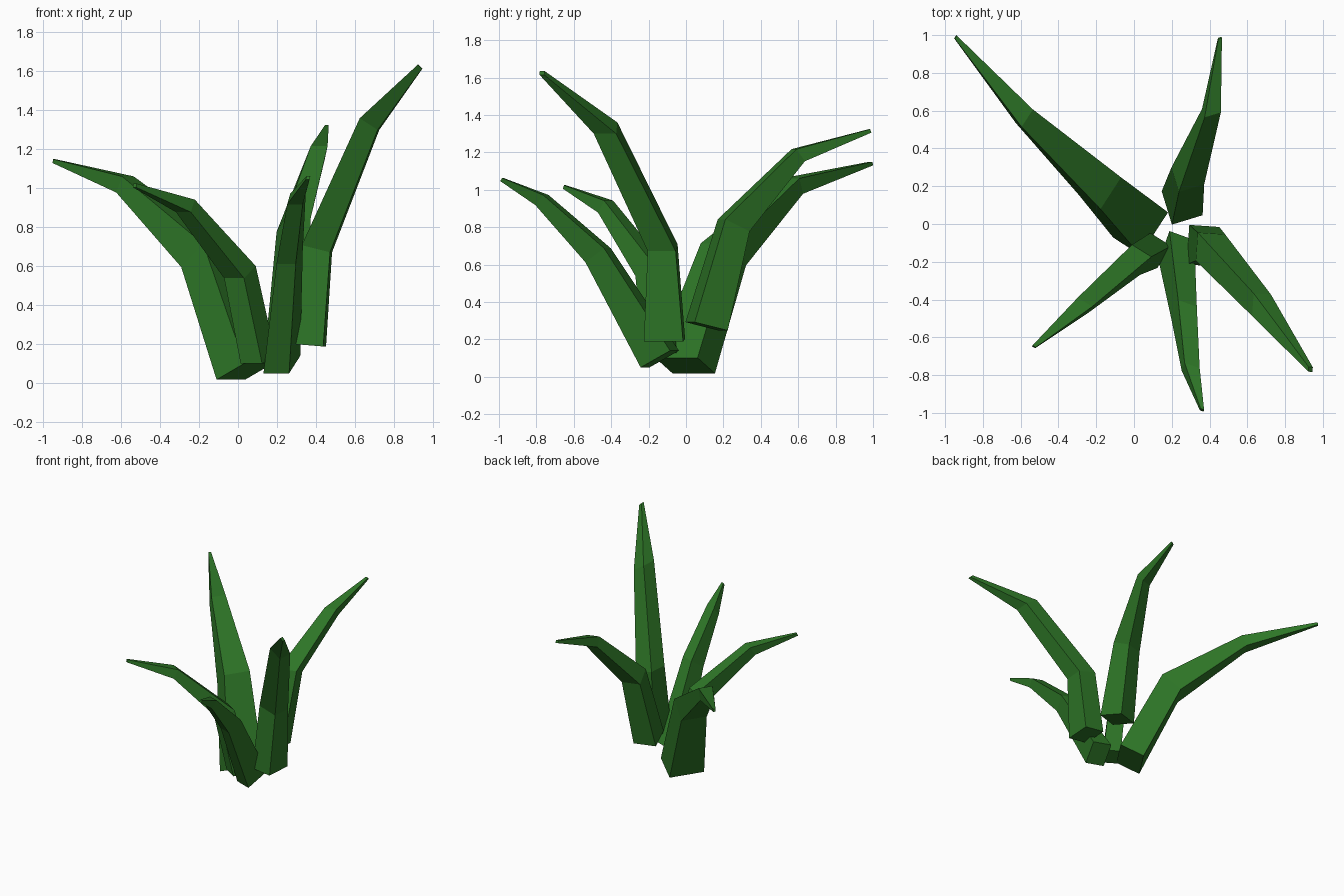
import bpy, bmesh, math
from mathutils import Vector

if "Cube" in bpy.data.objects:
    bpy.data.objects.remove(bpy.data.objects["Cube"])

green = bpy.data.materials.new("leaf green")
green.diffuse_color = (0.027, 0.18, 0.02, 1)
green.use_nodes = True
green.node_tree.nodes["Principled BSDF"].inputs["Base Color"].default_value = green.diffuse_color


def leaf(name, azimuth, rings):
    """Four-sided tapering blade; each ring is (x, y, z, width, depth)."""
    u = Vector((math.cos(math.radians(azimuth)), math.sin(math.radians(azimuth)), 0))
    pts = [Vector(r[:3]) for r in rings]
    segs = [(b - a).normalized() for a, b in zip(pts, pts[1:])]
    bm = bmesh.new()
    loops = []
    for i, (p, r) in enumerate(zip(pts, rings)):
        t = segs[max(i - 1, 0)] + segs[min(i, len(segs) - 1)]
        v = t.cross(u).normalized()
        loops.append([bm.verts.new(p + u * (a * r[3] / 2) + v * (b * r[4] / 2))
                      for a, b in ((-1, -1), (1, -1), (1, 1), (-1, 1))])
    for lo, hi in zip(loops, loops[1:]):
        for k in range(4):
            n = (k + 1) % 4
            bm.faces.new((lo[k], lo[n], hi[n], hi[k]))
    bm.faces.new(loops[0][::-1])
    bm.faces.new(loops[-1])
    bmesh.ops.recalc_face_normals(bm, faces=bm.faces)
    mesh = bpy.data.meshes.new(name)
    bm.to_mesh(mesh)
    bm.free()
    mesh.materials.append(green)
    bpy.context.collection.objects.link(bpy.data.objects.new(name, mesh))


# Broad leaf, back left
leaf("back_left_leaf", 57, [(0.035, -0.005, 0.06, 0.27, 0.19), (-0.18, 0.20, 0.655, 0.20, 0.18),
                            (-0.58, 0.57, 1.02, 0.11, 0.09), (-0.945, 0.99, 1.14, 0.02, 0.02)])
# Back leaf
leaf("back_leaf", 17, [(0.255, 0.11, 0.27, 0.17, 0.19), (0.285, 0.255, 0.81, 0.14, 0.15),
                       (0.41, 0.60, 1.185, 0.09, 0.08), (0.455, 0.985, 1.315, 0.02, 0.02)])
# Tallest leaf, front right
leaf("tall_right_leaf", 86, [(0.365, -0.115, 0.195, 0.21, 0.16), (0.405, -0.125, 0.69, 0.15, 0.15),
                             (0.675, -0.43, 1.33, 0.12, 0.11), (0.935, -0.77, 1.625, 0.025, 0.03)])
# Front leaf
leaf("front_leaf", -20, [(0.225, -0.14, 0.095, 0.14, 0.19), (0.265, -0.47, 0.65, 0.105, 0.13),
                         (0.30, -0.77, 0.945, 0.085, 0.07), (0.36, -0.985, 1.055, 0.02, 0.02)])
# Small leaf, front left
leaf("small_front_left_leaf", -32, [(0.105, -0.14, 0.115, 0.13, 0.14), (0.01, -0.19, 0.57, 0.12, 0.13),
                                    (-0.27, -0.43, 0.91, 0.09, 0.075), (-0.53, -0.65, 1.015, 0.02, 0.02)])
